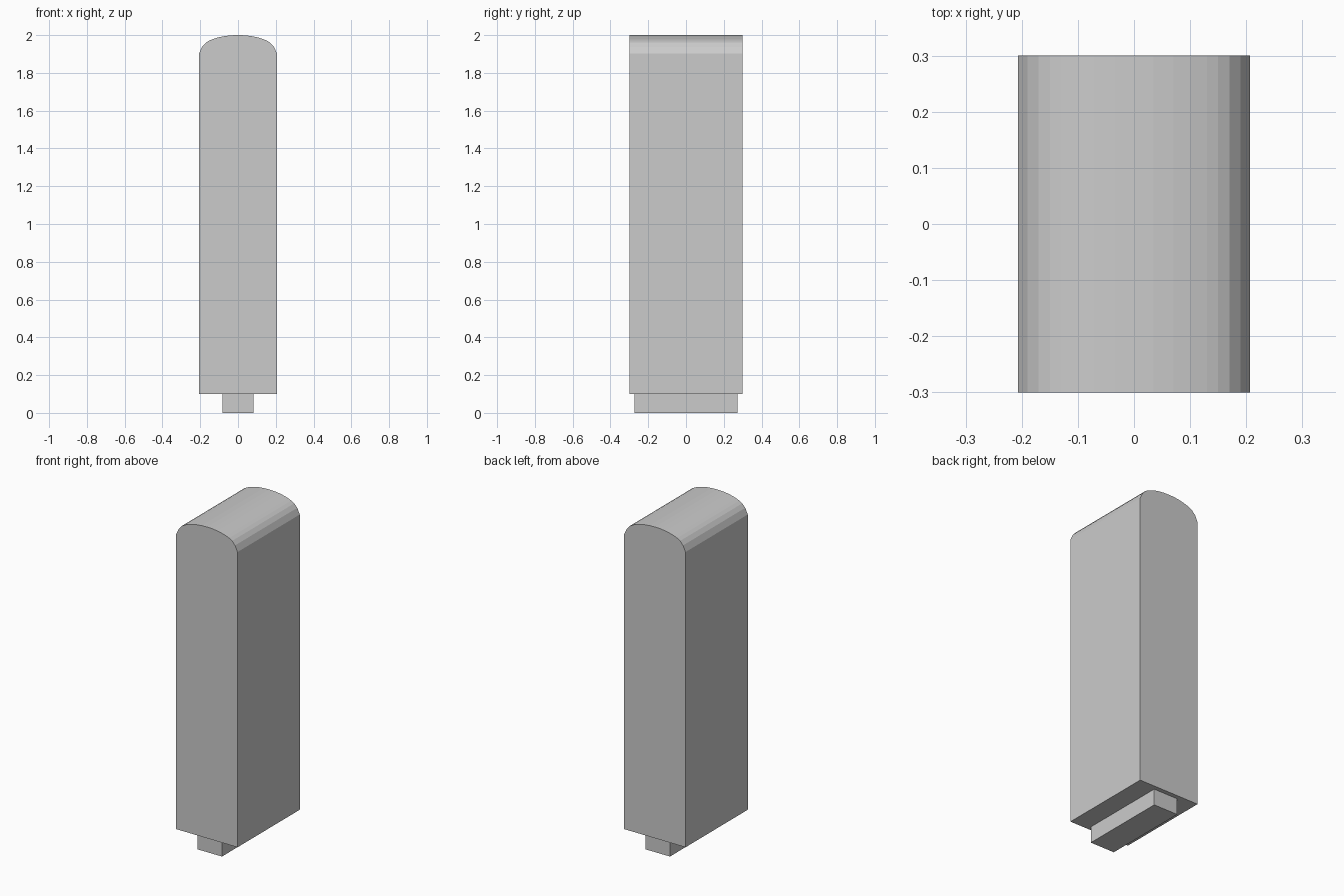
import bpy, bmesh

if "Cube" in bpy.data.objects:
    bpy.data.objects.remove(bpy.data.objects["Cube"])


def prism(name, profile, half_depth):
    """Extrude an x-z profile along y, centred on y = 0."""
    bm = bmesh.new()
    face = bm.faces.new([bm.verts.new((x, -half_depth, z)) for x, z in profile])
    ext = bmesh.ops.extrude_face_region(bm, geom=[face])
    verts = [g for g in ext["geom"] if isinstance(g, bmesh.types.BMVert)]
    bmesh.ops.translate(bm, verts=verts, vec=(0, 2 * half_depth, 0))
    bmesh.ops.recalc_face_normals(bm, faces=bm.faces)
    mesh = bpy.data.meshes.new(name)
    bm.to_mesh(mesh)
    bm.free()
    obj = bpy.data.objects.new(name, mesh)
    bpy.context.collection.objects.link(obj)
    return obj


# Upright slab with a faceted rounded top
half_top = [(0.207, 1.902), (0.19, 1.938), (0.17, 1.96), (0.15, 1.972),
            (0.13, 1.98), (0.10, 1.989), (0.07, 1.995), (0.035, 1.999)]
right = [(0.207, 0.1)] + half_top
left = [(-x, z) for x, z in reversed(right)]
prism("slab_body", right + [(0, 2.0)] + left, 0.30)

# Narrow plinth underneath
prism("plinth", [(-0.083, 0), (0.083, 0), (0.083, 0.1), (-0.083, 0.1)], 0.273)
